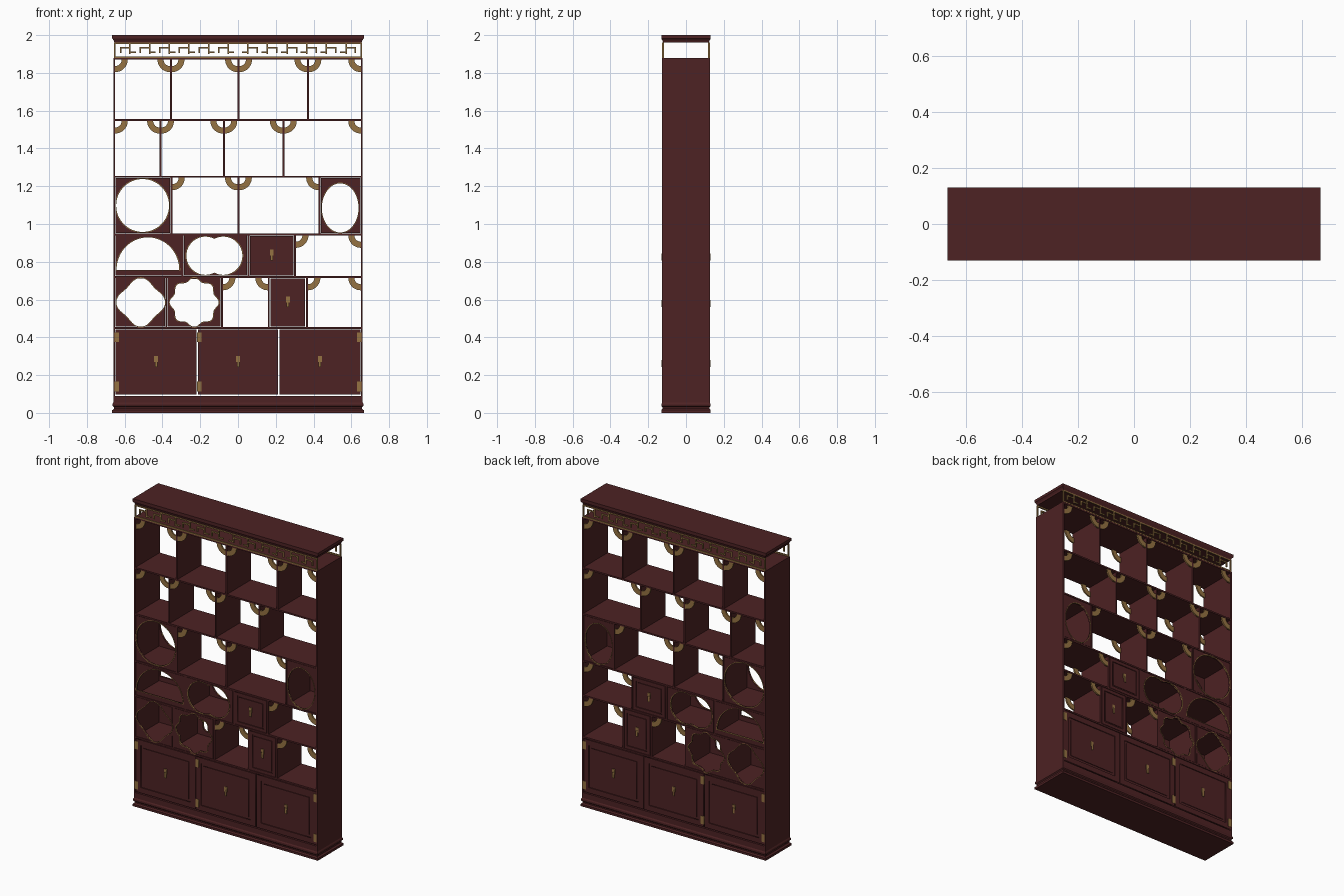
import bpy, bmesh
from math import sin, cos, pi, acos

if "Cube" in bpy.data.objects:
    bpy.data.objects.remove(bpy.data.objects["Cube"])


def material(name, rgb):
    m = bpy.data.materials.new(name)
    m.use_nodes = True
    m.diffuse_color = (*rgb, 1)
    m.node_tree.nodes["Principled BSDF"].inputs["Base Color"].default_value = (*rgb, 1)
    return m


WOOD = material("dark red wood", (0.075, 0.016, 0.017))
GOLD = material("aged brass", (0.30, 0.17, 0.055))


def link(name, mesh, mat):
    mesh.materials.clear()
    mesh.materials.append(mat)
    ob = bpy.data.objects.new(name, mesh)
    bpy.context.collection.objects.link(ob)
    return ob


def box(name, x0, x1, y0, y1, z0, z1, mat=WOOD):
    bm = bmesh.new()
    bmesh.ops.create_cube(bm, size=1)
    for v in bm.verts:
        v.co = (x1 if v.co.x > 0 else x0, y1 if v.co.y > 0 else y0, z1 if v.co.z > 0 else z0)
    mesh = bpy.data.meshes.new(name)
    bm.to_mesh(mesh)
    bm.free()
    return link(name, mesh, mat)


def plate(name, loops, y, depth, mat=WOOD):
    """Flat upright plate centred on y; later loops cut holes in the first."""
    cu = bpy.data.curves.new(name, "CURVE")
    cu.dimensions, cu.fill_mode, cu.extrude = "2D", "BOTH", depth / 2
    for pts in loops:
        sp = cu.splines.new("POLY")
        sp.points.add(len(pts) - 1)
        for p, (x, z) in zip(sp.points, pts):
            p.co = (x, z, 0, 1)
        sp.use_cyclic_u = True
    tmp = bpy.data.objects.new(name, cu)
    bpy.context.collection.objects.link(tmp)
    deps = bpy.context.evaluated_depsgraph_get()
    mesh = bpy.data.meshes.new_from_object(tmp.evaluated_get(deps))
    bpy.data.objects.remove(tmp)
    for v in mesh.vertices:
        x, z, h = v.co
        v.co = (x, y - h, z)
    return link(name, mesh, mat)


def rect(x0, x1, z0, z1, inset=0.0):
    return [(x0 + inset, z0 + inset), (x1 - inset, z0 + inset),
            (x1 - inset, z1 - inset), (x0 + inset, z1 - inset)]


def moulding(name, profile):
    """Stack of rectangles (half x, half y, z) skinned into one solid."""
    bm = bmesh.new()
    rings = [[bm.verts.new((sx * hx, sy * hy, z)) for sx, sy in ((-1, -1), (1, -1), (1, 1), (-1, 1))]
             for hx, hy, z in profile]
    for a, b in zip(rings, rings[1:]):
        for i in range(4):
            j = (i + 1) % 4
            bm.faces.new((a[i], a[j], b[j], b[i]))
    bm.faces.new(rings[0][::-1])
    bm.faces.new(rings[-1])
    mesh = bpy.data.meshes.new(name)
    bm.to_mesh(mesh)
    bm.free()
    return link(name, mesh, WOOD)


# Carcass: base, crown, sides
W, D, T = 0.66, 0.126, 0.01
moulding("base", [(0.666, 0.131, 0), (0.666, 0.131, 0.014), (0.657, 0.124, 0.022), (0.657, 0.124, 0.03),
                  (0.664, 0.13, 0.036), (0.664, 0.13, 0.048), (W, D, 0.055), (W, D, 0.09)])
moulding("crown", [(0.655, 0.122, 1.962), (0.658, 0.125, 1.972), (0.666, 0.131, 1.982), (0.666, 0.131, 2.0)])
for side, s in (("left", 1), ("right", -1)):
    box(side + "_side", *sorted((s * (W - T), s * W)), -D, D, 0.09, 1.88)

# Shelves and staggered dividers
SHELVES = [0.45, 0.72, 0.945, 1.25, 1.55, 1.875]
DIVIDERS = [[-0.38, -0.085, 0.163, 0.365], [-0.293, 0.055, 0.302], [-0.353, 0.002, 0.432],
            [-0.41, -0.075, 0.24], [-0.355, 0.003, 0.37]]
OPEN = [(2, 4), (3,), (1, 2), (0, 1, 2, 3), (0, 1, 2, 3)]
for z in SHELVES:
    box("shelf", -W + T, W - T, -D + 0.001, D - 0.001, z - T / 2, z + T / 2)
cells = {}
for row, xs in enumerate(DIVIDERS):
    z0, z1 = SHELVES[row] + T / 2, SHELVES[row + 1] - T / 2
    for x in xs:
        box("divider", x - T / 2, x + T / 2, -D + 0.002, D - 0.002, z0, z1)
    edges = [-W + T / 2] + xs + [W - T / 2]
    for i, (a, b) in enumerate(zip(edges, edges[1:])):
        cells[row, i] = (a + T / 2, b - T / 2, z0, z1)


# Window outlines
def polar(cx, cz, radius, rx=1, rz=1, start=0, end=2 * pi, n=64, closed=True):
    steps = n if closed else n - 1
    angles = [start + (end - start) * i / steps for i in range(n)]
    return [(cx + rx * radius(a) * cos(a), cz + rz * radius(a) * sin(a)) for a in angles]


def round_window(cx, cz, rx, rz):
    return polar(cx, cz, lambda a: 1, rx, rz)


def twin_window(cx, cz, r, d):
    f = acos(d / r)
    return (polar(cx + d, cz, lambda a: r, start=f - pi, end=pi - f, n=36, closed=False) +
            polar(cx - d, cz, lambda a: r, start=f, end=2 * pi - f, n=36, closed=False)[1:-1])


WINDOWS = {
    (2, 0): ((-0.505, 1.098), round_window(-0.505, 1.098, 0.14, 0.14)),
    (2, 3): ((0.541, 1.085), round_window(0.541, 1.085, 0.097, 0.13)),
    (1, 0): ((-0.477, 0.83), polar(-0.477, 0.757, lambda a: 1, 0.166, 0.172, 0, pi, 36, False)),
    (1, 1): ((-0.125, 0.832), twin_window(-0.125, 0.832, 0.101, 0.047)),
    (0, 0): ((-0.515, 0.585), polar(-0.515, 0.585, lambda a: 0.117 + 0.012 * cos(4 * a))),
    (0, 1): ((-0.232, 0.585), polar(-0.232, 0.585, lambda a: 0.121 + 0.009 * cos(8 * a), n=96)),
}


def handle(tag, x, z, s):
    plate(tag + "handle_plate", [rect(x - 0.01, x + 0.01, z, z + 0.032)], s * 0.126, 0.004, GOLD)
    plate(tag + "handle_pull", [rect(x - 0.006, x + 0.007, z - 0.025, z + 0.012)], s * 0.129, 0.004, GOLD)


def door(tag, x0, x1, z0, z1, s, frame):
    r = rect(x0, x1, z0, z1)
    plate(tag + "door_slab", [r], s * 0.114, 0.01)
    plate(tag + "door_frame", [r, rect(x0, x1, z0, z1, frame)], s * 0.121, 0.008)
    plate(tag + "door_panel", [rect(x0, x1, z0, z1, frame * 1.45)], s * 0.1205, 0.005)
    handle(tag, (x0 + x1) / 2, (z0 + z1) / 2, s)


def bracket(tag, x, z, dirx, s):
    """Quarter-ring corner bracket with a small step at each tip."""
    arc = [pi / 2 * i / 12 for i in range(13)]
    pts = [(x + dirx * 0.066 * cos(a), z - 0.066 * sin(a)) for a in arc]
    pts += [(x + dirx * 0.034 * cos(a), z - 0.034 * sin(a)) for a in reversed(arc)]
    plate(tag + "bracket", [pts], s * 0.117, 0.01, GOLD)


# Both faces carry the same fittings
for tag, s in (("front_", -1), ("back_", 1)):
    # Pierced window panels with brass rims
    for key, ((cx, cz), hole) in WINDOWS.items():
        plate(tag + "window_panel", [rect(*cells[key], 0.002), hole], s * 0.119, 0.01)
        grow = 1.035
        outer = [(cx + (x - cx) * grow, cz + (z - cz) * grow) for x, z in hole]
        plate(tag + "window_rim", [outer, hole], s * 0.121, 0.01, GOLD)
    # Small cupboard doors
    for key in ((1, 2), (0, 3)):
        x0, x1, z0, z1 = cells[key]
        door(tag, x0 + 0.004, x1 - 0.004, z0 + 0.003, z1 - 0.003, s, 0.02)
    # Corner brackets in the open bays
    for row, bays in enumerate(OPEN):
        for i in bays:
            x0, x1, z0, z1 = cells[row, i]
            bracket(tag, x0, z1, 1, s)
            bracket(tag, x1, z1, -1, s)
    # Large lower doors with hinges
    for x0, x1 in ((-0.648, -0.219), (-0.213, 0.213), (0.219, 0.648)):
        door(tag, x0, x1, 0.097, 0.441, s, 0.035)
    for x in (-0.643, -0.206, 0.643):
        for z in (0.14, 0.40):
            plate(tag + "hinge", [rect(x - 0.012, x + 0.012, z - 0.026, z + 0.026)], s * 0.125, 0.004, GOLD)
    # Fretwork frieze: frame, posts and key pattern
    y0, y1 = sorted((s * 0.126, s * 0.117))

    def bar(xa, xb, za, zb):
        h = 0.004
        box(tag + "fret", min(xa, xb) - h, max(xa, xb) + h, y0, y1, za - h, zb + h, GOLD)

    bar(-0.652, 0.652, 1.884, 1.884)
    bar(-0.652, 0.652, 1.958, 1.958)
    for x in (-0.652, 0.652):
        bar(x, x, 1.884, 1.958)
    pitch = 0.104
    for side in (-1, 1):
        for i in range(6):
            x = side * (0.052 + i * pitch)
            bar(x, x, 1.905, 1.958)
            bar(x, x + side * 0.05, 1.934, 1.934)
            bar(x + side * 0.05, x + side * 0.05, 1.908, 1.934)
            bar(x, x - side * 0.028, 1.908, 1.908)
